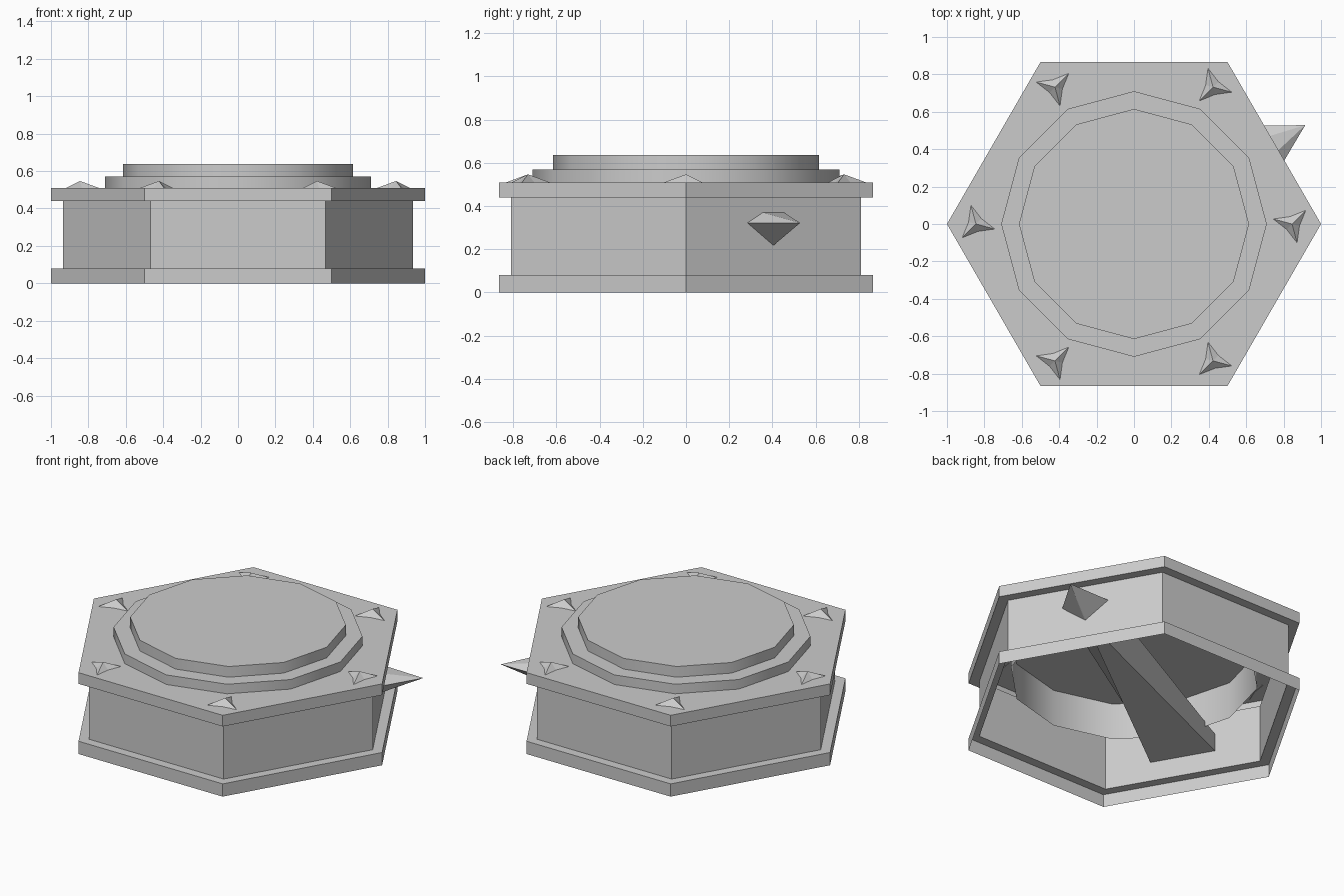
import bpy, bmesh, math
from mathutils import Vector, Matrix

if "Cube" in bpy.data.objects:
    bpy.data.objects.remove(bpy.data.objects["Cube"])

grey = bpy.data.materials.new("stone_grey")
grey.diffuse_color = (0.6, 0.6, 0.6, 1)
grey.use_nodes = True
grey.node_tree.nodes["Principled BSDF"].inputs["Base Color"].default_value = grey.diffuse_color


def make_object(name, bm, smooth=False):
    bmesh.ops.recalc_face_normals(bm, faces=bm.faces)
    mesh = bpy.data.meshes.new(name)
    bm.to_mesh(mesh)
    bm.free()
    mesh.materials.append(grey)
    obj = bpy.data.objects.new(name, mesh)
    bpy.context.collection.objects.link(obj)
    if smooth:
        bpy.context.view_layer.objects.active = obj
        obj.select_set(True)
        bpy.ops.object.shade_smooth_by_angle(angle=math.radians(40))
        obj.select_set(False)
    return obj


def loft(bm, rings, cap_start=False, cap_end=False):
    loops = [[bm.verts.new(p) for p in ring] for ring in rings]
    n = len(loops[0])
    for a, b in zip(loops, loops[1:]):
        for i in range(n):
            j = (i + 1) % n
            bm.faces.new((a[i], a[j], b[j], b[i]))
    if cap_start:
        bm.faces.new(loops[0][::-1])
    if cap_end:
        bm.faces.new(loops[-1])
    return loops


def polygon(radius, z, sides):
    return [(radius * math.cos(math.tau * i / sides),
             radius * math.sin(math.tau * i / sides), z) for i in range(sides)]


def turned(name, profile, sides, smooth=False):
    bm = bmesh.new()
    loft(bm, [polygon(r, z, sides) for r, z in profile], cap_end=True)
    return make_object(name, bm, smooth)


# Hexagonal shell with two flanges, open underneath
turned("hex_shell", [(1, 0), (1, .08), (.935, .08), (.935, .44), (1, .44), (1, .51)], 6)

# Stepped twelve-sided discs
turned("lower_disc", [(.71, .28), (.71, .57)], 12, True)
turned("upper_disc", [(.615, .54), (.615, .637)], 12, True)

# Small three-pointed studs at the corners
for k in range(6):
    bm = bmesh.new()
    ring = []
    for i in range(6):
        a = math.radians(45 + 60 * i)
        r = .107 if i % 2 == 0 else .042
        ring.append(bm.verts.new((r * math.cos(a), r * math.sin(a), .509)))
    apex = bm.verts.new((0, 0, .547))
    for i in range(6):
        bm.faces.new((ring[i], ring[(i + 1) % 6], apex))
    bm.transform(Matrix.Rotation(math.radians(60 * k), 4, 'Z')
                 @ Matrix.Translation((.845, 0, 0)))
    make_object(f"corner_stud_{k + 1}", bm)

# Long spike crossing the inside and piercing one wall
bm = bmesh.new()
far = [(-.808, -.195, .2), (-.808, .195, .2), (-.808, .195, .31),
       (-.808, .08, .39), (-.808, -.08, .39), (-.808, -.195, .31)]
near = [(.81, -.003, .22), (.81, .003, .22), (.81, .139, .322),
        (.81, .057, .37), (.81, -.057, .37), (.81, -.139, .322)]
loops = loft(bm, [far, near], cap_start=True)
tip = bm.verts.new((1.057, 0, .322))
for i in range(6):
    bm.faces.new((loops[1][i], loops[1][(i + 1) % 6], tip))
bm.transform(Matrix.Rotation(math.radians(30), 4, 'Z'))
make_object("spike_beam", bm)
